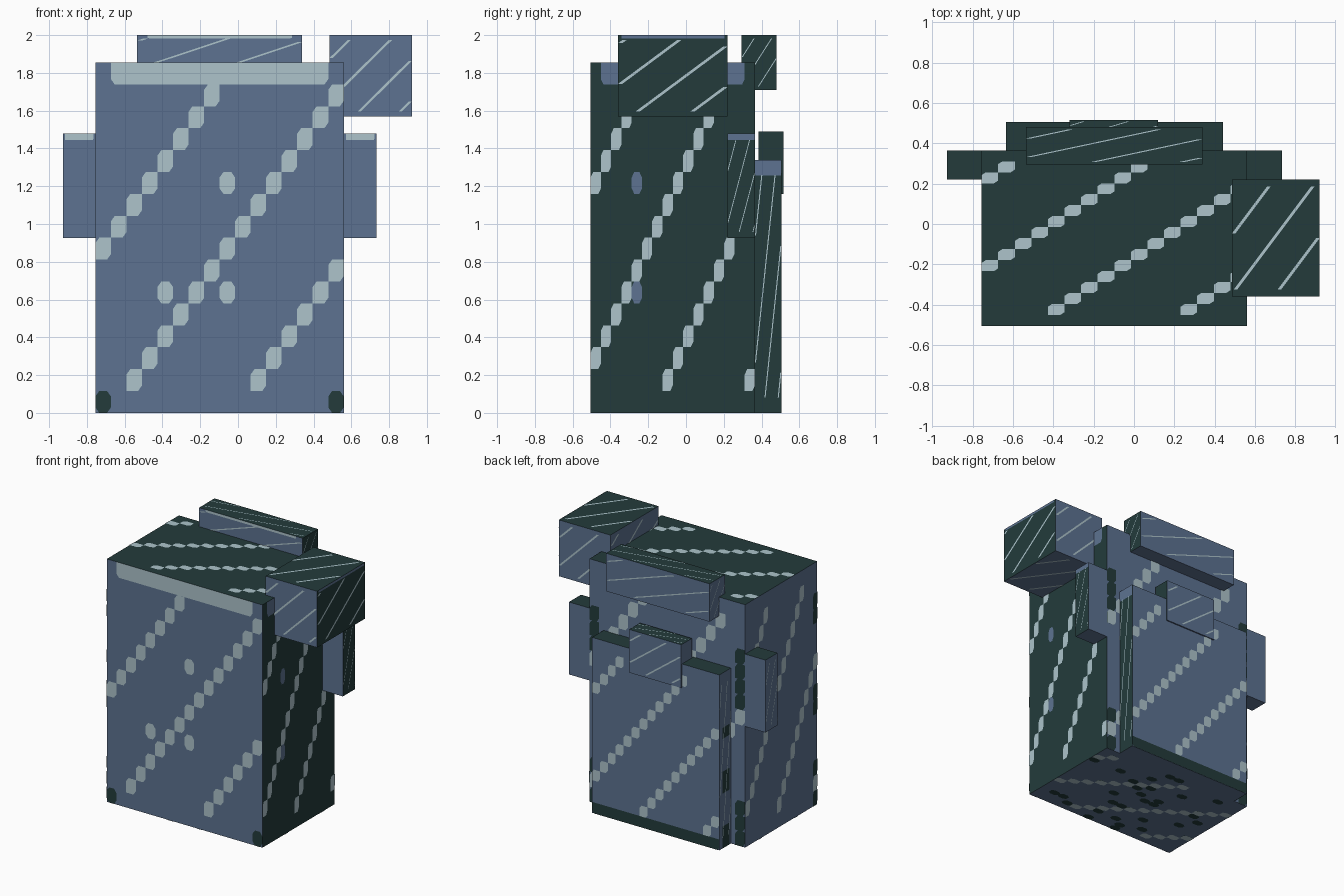
import bpy, bmesh, random

random.seed(4)
if "Cube" in bpy.data.objects:
    bpy.data.objects.remove(bpy.data.objects["Cube"], do_unlink=True)


def material(name, rgb):
    m = bpy.data.materials.new(name)
    m.diffuse_color = (*rgb, 1)
    m.use_nodes = True
    m.node_tree.nodes["Principled BSDF"].inputs["Base Color"].default_value = (*rgb, 1)
    return m


MATS = [material("slate_blue", (0.110, 0.171, 0.283)),
        material("pale_cyan", (0.418, 0.552, 0.597)),
        material("dark_teal", (0.0168, 0.0437, 0.0437))]
BLUE, PALE, DARK = 0, 1, 2

# side: (u axis, u sign, v axis, normal axis, normal sign, base colour)
SIDES = {"front": (0, 1, 2, 1, -1, BLUE), "back": (0, -1, 2, 1, 1, BLUE),
         "pos_x": (1, 1, 2, 0, 1, DARK), "neg_x": (1, -1, 2, 0, -1, BLUE),
         "top": (0, 1, 1, 2, 1, DARK), "bottom": (0, -1, 1, 2, -1, BLUE)}
N = 16          # pattern cells per side
LIFT = 0.0015   # height of painted plates above the panel


class Block:
    """A box whose sides can be painted with thin flat marks in 0-1 side coordinates."""

    def __init__(self, name, lo, hi):
        self.name, self.lo, self.hi = name, lo, hi
        self.bm = bmesh.new()
        for s in SIDES:
            self.poly(s, [(0, 0), (1, 0), (1, 1), (0, 1)], SIDES[s][5], 0)

    def poly(self, side, uvs, colour, layer=1):
        ua, us, va, na, ns, _ = SIDES[side]
        verts = []
        for u, v in uvs:
            p = [0, 0, 0]
            u = u if us > 0 else 1 - u
            p[ua] = self.lo[ua] + u * (self.hi[ua] - self.lo[ua])
            p[va] = self.lo[va] + v * (self.hi[va] - self.lo[va])
            p[na] = (self.hi if ns > 0 else self.lo)[na] + ns * LIFT * layer
            verts.append(self.bm.verts.new(p))
        f = self.bm.faces.new(verts)
        f.normal_update()
        if f.normal[na] * ns < 0:
            f.normal_flip()
        f.material_index = colour

    def cell(self, side, c, r, colour, single=False, layer=1):
        # stripe cells are clipped on two corners so that they join diagonally
        k = 0.25
        pts = [(0, 0), (1 - k, 0), (1, k), (1, 1), (k, 1), (0, 1 - k)]
        if single:
            pts = [(k, 0), (1 - k, 0), (1, k), (1, 1 - k), (1 - k, 1), (k, 1), (0, 1 - k), (0, k)]
        self.poly(side, [((c + x) / N, (r + y) / N) for x, y in pts], colour, layer)

    def cells(self, side, k):
        # stepped diagonal stripes repeating every eight cells
        for r in range(1, N - 1):
            for c in range(N):
                if (r - c - k) % 8 == 0:
                    self.cell(side, c, r, PALE, layer=2)

    def lines(self, side, k, w=0.04):
        # fine diagonal stripes, two per side length
        for n in (-2, -1, 0, 1):
            off = k + n * 0.5
            u0, u1 = max(0, 0.06 - off), min(1 - w, 0.94 - off)
            if u1 - u0 > 0.02:
                self.poly(side, [(u0, u0 + off), (u0 + w, u0 + off),
                                 (u1 + w, u1 + off), (u1, u1 + off)], PALE, 2)

    def band(self, side, colour, row=15, first=1, last=15):
        a, b, v0, v1 = first / N, last / N, row / N, (row + 1) / N
        self.poly(side, [(a, v1), (a, v0 + 0.015), (a + 0.015, v0),
                         (b - 0.015, v0), (b, v0 + 0.015), (b, v1)], colour)

    def finish(self):
        me = bpy.data.meshes.new(self.name)
        bmesh.ops.remove_doubles(self.bm, verts=self.bm.verts, dist=1e-5)
        self.bm.to_mesh(me)
        self.bm.free()
        for m in MATS:
            me.materials.append(m)
        ob = bpy.data.objects.new(self.name, me)
        bpy.context.collection.objects.link(ob)


# main body with stepped stripes on every side
body = Block("body", (-0.755, -0.505, 0), (0.56, 0.365, 1.855))
for side, k in (("front", 7), ("pos_x", 2), ("top", 5), ("back", 1), ("neg_x", 2), ("bottom", 5)):
    body.cells(side, k)
body.band("front", PALE)
body.band("pos_x", BLUE)
for c, r in ((4, 5), (8, 5), (8, 10)):
    body.cell("front", c, r, PALE, True)
for c in (0, 15):
    body.cell("front", c, 0, DARK, True)
for r in (5, 10):
    body.cell("pos_x", 4, r, BLUE, True)
for r in (0, 1, 2, 9, 10, 11, 12):
    body.cell("back", 15, r, DARK)
    body.cell("back", 0, r, DARK)
for r in (0, 1, 2, 6, 7, 12, 13):
    body.cell("neg_x", 15, r, DARK)
for i in range(36):
    body.cell("bottom", random.randrange(N), random.randrange(N), DARK, True, 1 + i * 0.01)
body.finish()

# raised block on the front shoulder
shoulder = Block("shoulder_block", (0.485, -0.36, 1.57), (0.92, 0.22, 2.0))
for side, k in (("front", 0.22), ("pos_x", 0.40), ("top", 0.04), ("back", 0.2),
                ("neg_x", 0.3), ("bottom", 0.1)):
    shoulder.lines(side, k)
shoulder.poly("pos_x", [(0.03, 0.96), (0.97, 0.96), (0.97, 1), (0.03, 1)], BLUE)
shoulder.finish()

# long bar behind the top edge
bar = Block("top_bar", (-0.535, 0.295, 1.71), (0.34, 0.48, 2.0))
for side, k in (("front", 0.40), ("back", 0.3), ("top", 0.2), ("pos_x", 0.1), ("neg_x", 0.3)):
    bar.lines(side, k, 0.03)
bar.band("front", PALE)
bar.finish()

# back plate with dark foot strip
plate = Block("back_plate", (-0.635, 0.365, 0), (0.44, 0.505, 1.34))
plate.cells("back", 3)
plate.band("back", DARK, 0, 0, 16)
plate.band("pos_x", BLUE, 15, 0, 16)
plate.lines("pos_x", 0.2)
plate.lines("neg_x", 0.3)
for r in (0, 1, 5, 6, 10):
    plate.band("neg_x", DARK, r, 4, 14)
plate.finish()

# small pouch on top of the back plate
pouch = Block("back_pouch", (-0.32, 0.385, 1.16), (0.12, 0.515, 1.49))
pouch.lines("back", 0.25)
pouch.lines("top", 0.3, 0.03)
pouch.finish()

# side arms, mirrored about the body's middle
MID = -0.0975
for name, s in (("left_arm", 1), ("right_arm", -1)):
    xs = sorted((MID + s * 0.6575, MID + s * 0.83))
    arm = Block(name, (xs[0], 0.22, 0.925), (xs[1], 0.365, 1.478))
    arm.band("front", PALE)
    arm.band("pos_x", BLUE, 15, 0, 16)
    arm.lines("pos_x", 0.15, 0.03)
    arm.lines("neg_x", 0.15, 0.03)
    arm.finish()
